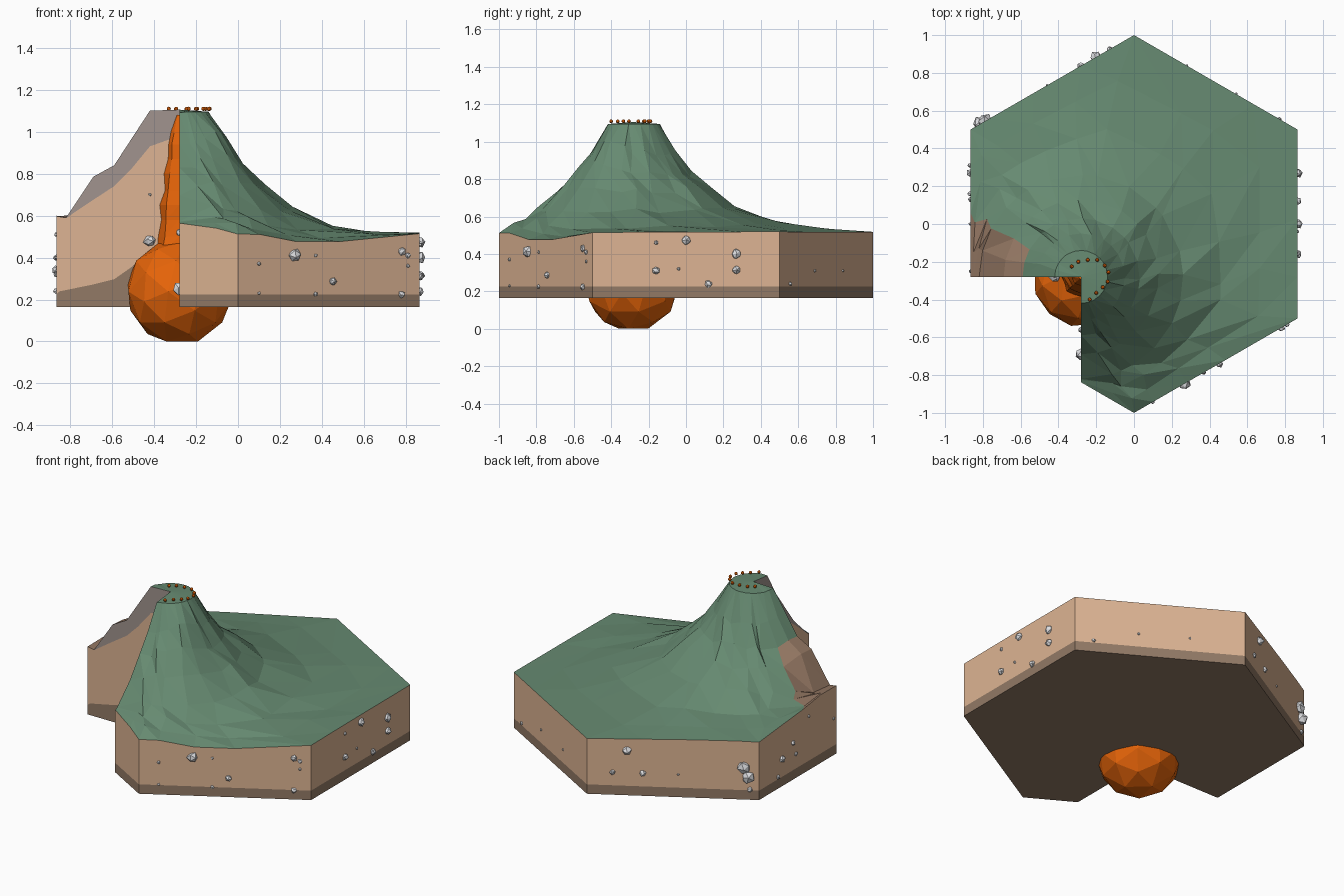
import bpy, bmesh, math, random
from mathutils import Vector, Matrix

if "Cube" in bpy.data.objects:
    bpy.data.objects.remove(bpy.data.objects["Cube"])

random.seed(4)
CX, CY = -0.28, -0.28            # volcano axis
BASE, BAND = 0.165, 0.225        # underside and top of the dark bedrock


def material(name, rgb):
    m = bpy.data.materials.new(name)
    lin = [((c / 255 + 0.055) / 1.055) ** 2.4 for c in rgb]
    m.diffuse_color = (*lin, 1)
    m.use_nodes = True
    m.node_tree.nodes["Principled BSDF"].inputs["Base Color"].default_value = m.diffuse_color
    return m


GRASS = material("grass green", (102, 138, 113))
EARTH = material("earth brown", (221, 180, 147))
BEDROCK = material("bedrock brown", (146, 122, 102))
ASH = material("ash grey", (161, 148, 142))
BARE = material("bare earth brown", (145, 117, 97))
LAVA = material("lava orange", (232, 101, 9))
STONE = material("stone grey", (222, 223, 226))


def finish(name, bm, *mats):
    bmesh.ops.recalc_face_normals(bm, faces=bm.faces)
    me = bpy.data.meshes.new(name)
    bm.to_mesh(me)
    bm.free()
    for m in mats:
        me.materials.append(m)
    ob = bpy.data.objects.new(name, me)
    bpy.context.collection.objects.link(ob)
    return ob


def interp(pts, r):
    for (a, za), (b, zb) in zip(pts, pts[1:]):
        if r <= b:
            return za + (zb - za) * (r - a) / (b - a)
    return pts[-1][1]


def reach(deg):
    """Distance from the volcano axis to the hexagon edge."""
    d = (math.cos(math.radians(deg)), math.sin(math.radians(deg)))
    best = 9
    for k in range(6):
        n = (math.cos(k * math.pi / 3), math.sin(k * math.pi / 3))
        dn = d[0] * n[0] + d[1] * n[1]
        if dn > 1e-6:
            best = min(best, (0.8660 - CX * n[0] - CY * n[1]) / dn)
    return best


SLOPE = [(0, 1.105), (.14, 1.095), (.23, .94), (.31, .825), (.45, .695), (.6, .58),
         (.75, .535), (1.0, .515), (1.5, .52)]
WEST = [(0, 1.105), (.14, 1.1), (.31, .84), (.4, .8), (.54, .59), (.6, .6)]
SOUTH = [(0, 1.105), (.14, 1.09), (.235, .93), (.46, .63), (.55, .565), (.6, .56)]
ASH_LINE = [(0, .98), (.14, .93), (.28, .76), (.54, .59), (.6, .6)]
ROCK_LINE = [(0, .55), (.14, .43), (.22, .36), (.32, .29), (.59, .235)]


def height(deg, r, edge):
    if deg > 160:
        return interp(WEST, r)
    if deg < -85:
        return interp(SOUTH, r)
    t = math.radians(deg)
    d = r
    if deg < 0 and not edge:         # broad ridge running to the front
        dx = r * math.cos(t)
        dx -= min(dx, .08) * -math.sin(t)
        d = max(math.hypot(dx, r * math.sin(t)), min(r, .14))
    z = interp(SLOPE, d)
    z += .04 * max(0, 1 - abs(r - .75) / .5) * max(0, math.sin(t))
    z -= .075 * max(0, 1 - abs(r - .85) / .5) * max(0, 1 - abs(deg + 40) / 32)
    if edge and deg < -60:
        z -= .015
    if not edge and r > .2:
        z += random.uniform(-.018, .018) * (1 if r < .7 else .4)
    return z


# Terrain: a 270 degree fan of columns, the front left quarter cut away
corners = [math.degrees(math.atan2(y - CY, x - CX)) for x, y in
           [(0, -1), (.866, -.5), (.866, .5), (0, 1), (-.866, .5)]]
angles = sorted([a for a in range(-90, 181, 15)
                 if all(abs(a - c) > 5 for c in corners)] + corners)

bm = bmesh.new()


def vert(x, y, z):
    return bm.verts.new((x, y, z))


def face(vs, mat):
    f = bm.faces.new(vs)
    f.material_index = mat
    return f


peak = vert(CX, CY, 1.105)
rows = []
for a in angles:
    R = reach(a)
    rings = [.14, .23, .31, .41, .54] + [.54 + (R - .54) * f for f in (.33, .67, 1)]
    row = []
    for i, r in enumerate(rings):
        fixed = i in (0, len(rings) - 1) or a in (-90, 180)
        t = math.radians(a + (0 if fixed else random.uniform(-3, 3)))
        row.append(vert(CX + r * math.cos(t), CY + r * math.sin(t),
                        height(a, r, i == len(rings) - 1)))
    rows.append(row)

# Top surface, with a bare earth patch on the west shoulder
for p, q in zip(rows, rows[1:]):
    face((peak, p[0], q[0]), 0)
    for i in range(len(p) - 1):
        mid = (p[i].co + q[i].co + p[i + 1].co + q[i + 1].co) / 4
        bare = mid.x < -.6 and mid.y < -.05
        for tri in ((p[i], p[i + 1], q[i + 1]), (p[i], q[i + 1], q[i])):
            face(tri, 4 if bare else 0)

# Outer walls and underside
rim = [r[-1] for r in rows]
mids = [vert(v.co.x, v.co.y, BAND) for v in rim]
lows = [vert(v.co.x, v.co.y, BASE) for v in rim]
low_peak = vert(CX, CY, BASE)
for i in range(len(rim) - 1):
    face((rim[i], mids[i], mids[i + 1], rim[i + 1]), 1)
    face((mids[i], lows[i], lows[i + 1], mids[i + 1]), 2)
    face((low_peak, lows[i + 1], lows[i]), 2)

# Two cut walls showing ash, earth and bedrock layers
for row, mid, low in ((rows[0], mids[0], lows[0]), (rows[-1], mids[-1], lows[-1])):
    cols = []
    for v in [peak] + row[:-1]:
        x, y, z = v.co
        r = math.hypot(x - CX, y - CY)
        cols.append((v, vert(x, y, min(z - .002, interp(ASH_LINE, r))),
                     vert(x, y, interp(ROCK_LINE, r)),
                     low_peak if v is peak else vert(x, y, BASE)))
    cols.append((row[-1], row[-1], mid, low))
    for p, q in zip(cols, cols[1:]):
        for k, mat in enumerate((3, 1, 2)):
            ring = list(dict.fromkeys((p[k], p[k + 1], q[k + 1], q[k])))
            face(ring, mat)
finish("volcano_terrain", bm, GRASS, EARTH, BEDROCK, ASH, BARE)

# Magma chamber: low-poly ball resting on one of its large faces
bm = bmesh.new()
bmesh.ops.create_icosphere(bm, subdivisions=2, radius=.255)
bm.normal_update()
down = max(bm.faces, key=lambda f: round(f.calc_area(), 5) - f.normal.z * 1e-4)
turn = down.normal.rotation_difference(Vector((0, 0, -1))).to_matrix()
bmesh.ops.rotate(bm, verts=bm.verts, cent=(0, 0, 0), matrix=turn)
bmesh.ops.scale(bm, verts=bm.verts, vec=(-1, 1, 1))
low = min(v.co.z for v in bm.verts)
bmesh.ops.translate(bm, verts=bm.verts, vec=(CX, CY - .01, -low))
finish("magma_chamber", bm, LAVA)

# Lava vent: tapering rough column
bm = bmesh.new()
prev = None
for z, r in [(.42, .11), (.5, .10), (.58, .085), (.65, .085), (.72, .07), (.8, .07),
             (.87, .052), (.94, .052), (1.0, .036), (1.08, .012)]:
    ring = []
    for k in range(8):
        t = k * math.pi / 4
        rr = r * random.uniform(.9, 1.1)
        ring.append(bm.verts.new((CX + rr * math.cos(t), CY + rr * math.sin(t), z)))
    if prev:
        for k in range(8):
            j = (k + 1) % 8
            bm.faces.new((prev[k], prev[j], ring[j]))
            bm.faces.new((prev[k], ring[j], ring[k]))
    else:
        bm.faces.new(ring)
    prev = ring
bm.faces.new(prev)
finish("lava_vent", bm, LAVA)

# Lava drops around the crater rim
bm = bmesh.new()
for x, y in [(-.33, -.225), (-.295, -.2), (-.245, -.19), (-.195, -.19), (-.155, -.22),
             (-.135, -.255), (-.14, -.305), (-.165, -.335), (-.2, -.365), (-.235, -.4)]:
    bmesh.ops.create_icosphere(bm, subdivisions=2, radius=.01,
                               matrix=Matrix.Translation((x, y, 1.109)))
finish("lava_drops", bm, LAVA)

# Stones set into the walls: (position along wall, height, radius)
bm = bmesh.new()


def stones(place, items):
    for s, z, r in items:
        x, y = place(s)
        got = bmesh.ops.create_icosphere(bm, subdivisions=1, radius=r)
        spin = Matrix.Rotation(random.uniform(0, 6), 3, Vector((1, s + 1, .5)))
        for v in got["verts"]:
            v.co = spin @ (v.co * random.uniform(.85, 1.15)) + Vector((x, y, z))


K = 1 / math.sqrt(3)
stones(lambda s: (s, s * K - 1),                                   # front right
       [(.27, .41, .032), (.1, .37, .011), (.1, .23, .008), (.37, .41, .009),
        (.45, .285, .02), (.37, .225, .012), (.78, .43, .02), (.81, .41, .014),
        (.78, .225, .018), (.81, .36, .009)])
stones(lambda s: (.866, s),                                        # right
       [(-.16, .46, .012), (0, .475, .027), (-.16, .31, .022), (-.04, .32, .009),
        (.12, .24, .022), (.27, .4, .028), (.27, .315, .025)])
stones(lambda s: (s, 1 - s * K),                                   # back right
       [(.54, .31, .009), (.77, .24, .012), (.28, .31, .008)])
stones(lambda s: (s, 1 + s * K),                                   # back left
       [(-.2, .45, .03), (-.13, .31, .018), (-.28, .31, .02), (-.46, .31, .008),
        (-.79, .37, .04), (-.81, .31, .04), (-.82, .23, .017)])
stones(lambda s: (-.866, s),                                       # left
       [(.31, .24, .014), (.27, .34, .022), (.16, .4, .016), (.13, .32, .014),
        (0, .51, .01), (-.25, .4, .01)])
stones(lambda s: (s, CY), [(-.42, .48, .03), (-.42, .7, .007)])    # cut, west
stones(lambda s: (CX, s), [(-.69, .25, .033), (-.56, .52, .018)])  # cut, south
finish("wall_stones", bm, STONE)
